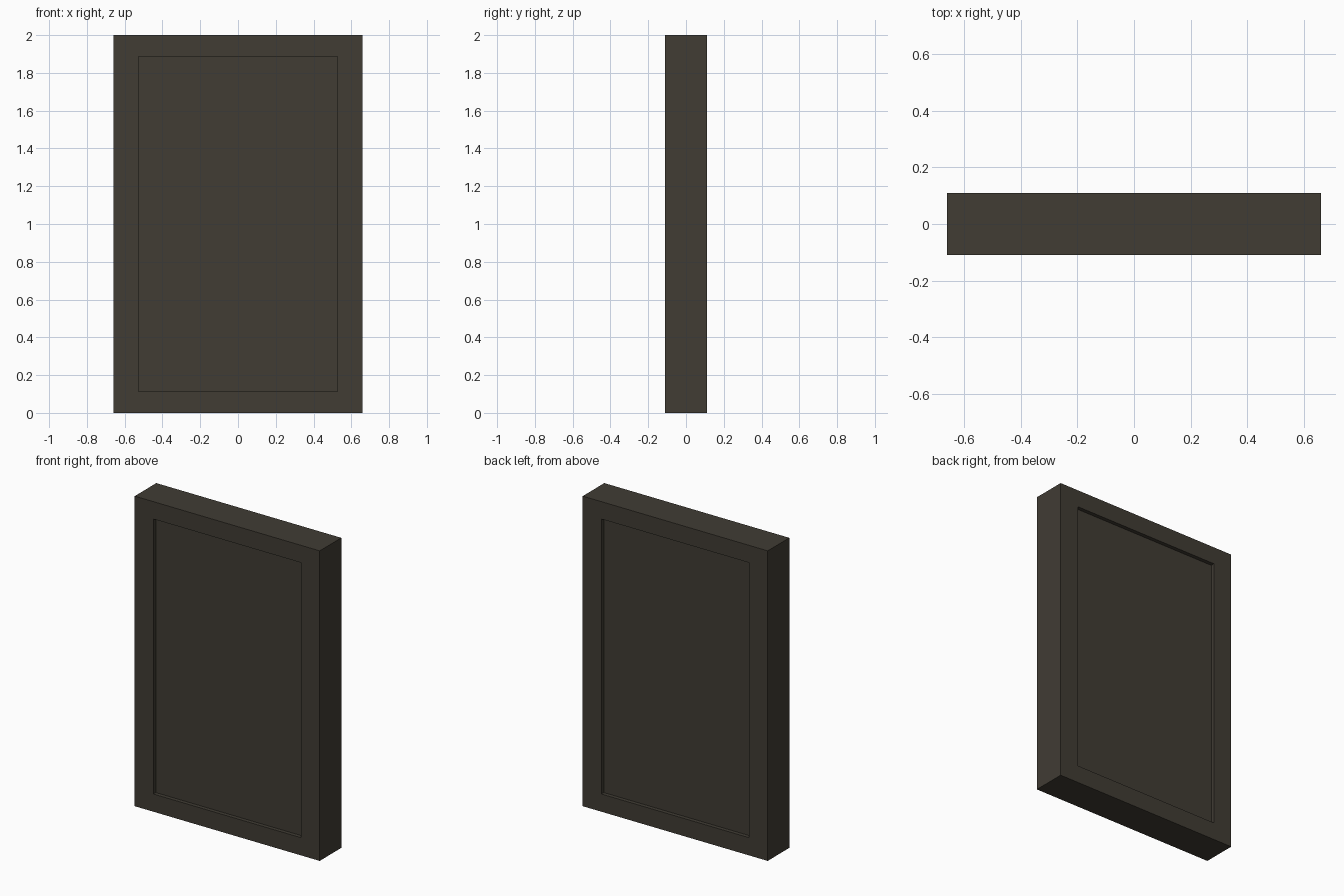
import bpy
import bmesh

if "Cube" in bpy.data.objects:
    bpy.data.objects.remove(bpy.data.objects["Cube"])

W, D, H = 0.66, 0.11, 2.0            # half width, half depth, height
IW, Z0, Z1 = 0.527, 0.114, 1.888     # panel opening
RECESS = 0.025

dark = bpy.data.materials.new("dark_brown")
dark.diffuse_color = (0.052, 0.045, 0.034, 1)
dark.use_nodes = True
dark.node_tree.nodes["Principled BSDF"].inputs["Base Color"].default_value = dark.diffuse_color


def finish(name, bm):
    bmesh.ops.recalc_face_normals(bm, faces=bm.faces)
    mesh = bpy.data.meshes.new(name)
    bm.to_mesh(mesh)
    bm.free()
    mesh.materials.append(dark)
    obj = bpy.data.objects.new(name, mesh)
    bpy.context.collection.objects.link(obj)
    return obj


def loop(bm, hw, z0, z1, y):
    return [bm.verts.new((x, y, z))
            for x, z in ((-hw, z0), (hw, z0), (hw, z1), (-hw, z1))]


# One slab: bridge rectangles from the back panel, round the frame, to the front panel
bm = bmesh.new()
p = D - RECESS
rings = [loop(bm, *args) for args in (
    (IW, Z0, Z1, p), (IW, Z0, Z1, D), (W, 0, H, D),
    (W, 0, H, -D), (IW, Z0, Z1, -D), (IW, Z0, Z1, -p))]
for a, b in zip(rings, rings[1:]):
    for i in range(4):
        j = (i + 1) % 4
        bm.faces.new((a[i], a[j], b[j], b[i]))
bm.faces.new(rings[0])
bm.faces.new(rings[-1])
finish("framed_panel", bm)
